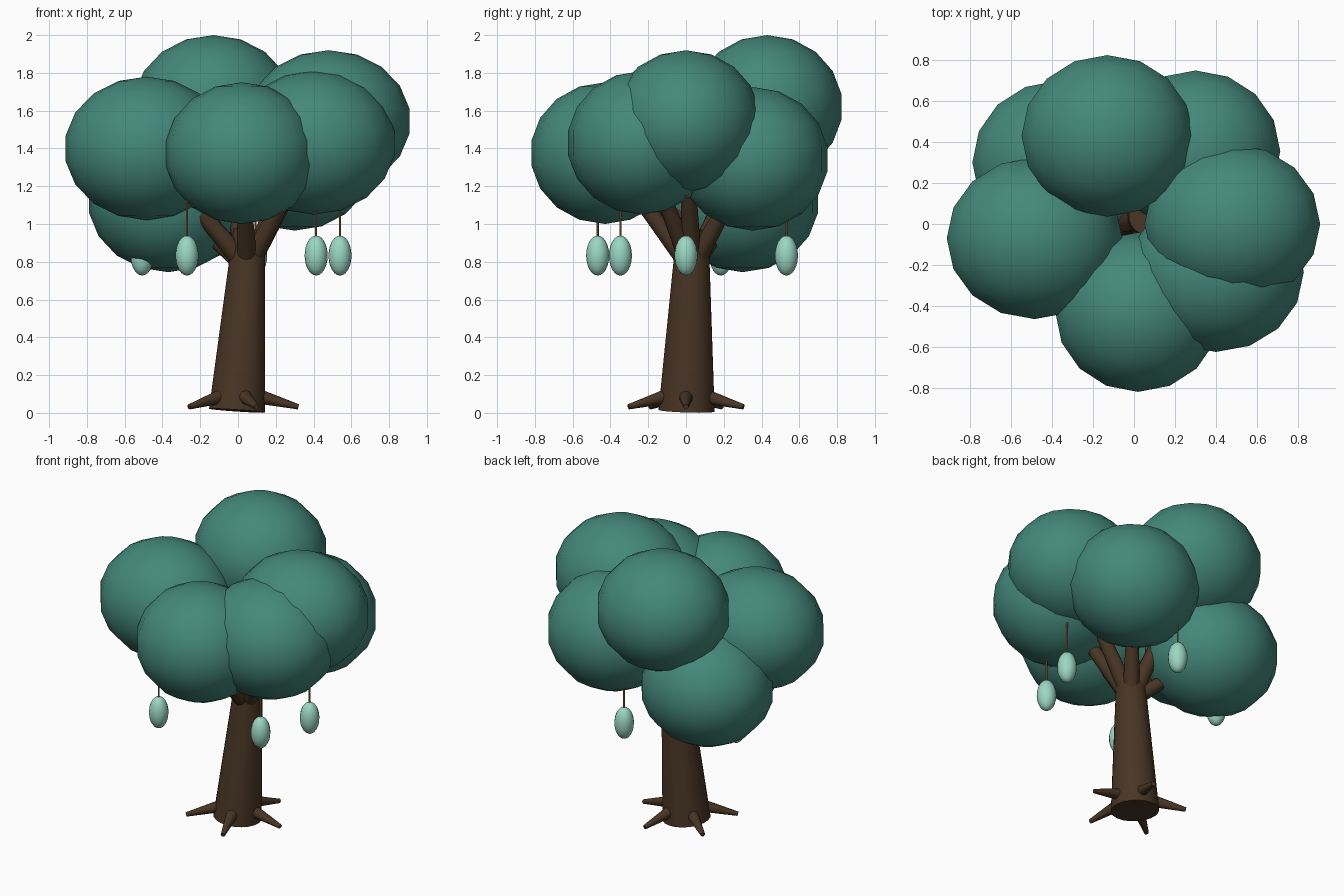
import bpy, math
from mathutils import Vector

if "Cube" in bpy.data.objects:
    bpy.data.objects.remove(bpy.data.objects["Cube"])


def material(name, rgb):
    m = bpy.data.materials.new(name)
    m.diffuse_color = (*rgb, 1)
    m.use_nodes = True
    m.node_tree.nodes["Principled BSDF"].inputs["Base Color"].default_value = m.diffuse_color
    return m


BARK = material("dark_bark", (0.066, 0.036, 0.018))
LEAF = material("teal_leaf", (0.058, 0.245, 0.195))
POD = material("mint_pod", (0.33, 0.68, 0.54))
CORD = material("golden_cord", (0.30, 0.16, 0.05))


def finish(name, mat, angle):
    ob = bpy.context.object
    ob.name = name
    ob.data.materials.append(mat)
    bpy.ops.object.shade_smooth_by_angle(angle=math.radians(angle))
    return ob


def limb(name, a, b, r1, r2, sides, mat):
    """Tapered cylinder from point a to point b."""
    a, b = Vector(a), Vector(b)
    d = b - a
    bpy.ops.mesh.primitive_cone_add(vertices=sides, radius1=r1, radius2=r2, depth=d.length,
                                    location=(a + b) / 2,
                                    rotation=d.to_track_quat('Z', 'Y').to_euler())
    return finish(name, mat, 50)


def ball(name, pos, size, segs, rings, mat):
    bpy.ops.mesh.primitive_uv_sphere_add(segments=segs, ring_count=rings, radius=1, location=pos)
    bpy.context.object.scale = size
    bpy.ops.object.transform_apply(location=False, rotation=False, scale=True)
    return finish(name, mat, 80)


# Leaning trunk
limb("trunk", (-0.005, 0.003, 0.012), (0.06, 0.035, 0.97), 0.15, 0.085, 20, BARK)

# Roots spread evenly around the base
for i in range(5):
    t = math.radians(72 * i)
    c, s = math.cos(t), math.sin(t)
    limb(f"root_{i + 1}", (0.10 * c, 0.10 * s, 0.09), (0.32 * c, 0.32 * s, 0.032),
         0.04, 0.014, 10, BARK)

# Foliage clumps: centre, half sizes, and how far the branch reaches towards it
clumps = [
    ((-0.13, 0.43, 1.62), (0.425, 0.40, 0.38), 0.62),
    ((0.48, 0.0, 1.545), (0.435, 0.395, 0.375), 0.62),
    ((0.40, -0.235, 1.43), (0.435, 0.395, 0.38), 0.62),
    ((0.02, -0.43, 1.375), (0.41, 0.395, 0.375), 0.62),
    ((-0.485, -0.07, 1.40), (0.435, 0.40, 0.38), 0.62),
    ((-0.37, 0.30, 1.125), (0.425, 0.405, 0.38), 0.43),
    ((0.30, 0.355, 1.345), (0.42, 0.40, 0.38), 0.62),
]
for i, (pos, size, reach) in enumerate(clumps):
    ball(f"foliage_{i + 1}", pos, size, 16, 9, LEAF)
    start = Vector((0.05, 0.03, 0.77))
    limb(f"branch_{i + 1}", start, start.lerp(Vector(pos), reach), 0.055, 0.038, 12, BARK)

# Hanging pods on cords
for i in range(5):
    t = math.radians(80 * i)
    x, y = 0.54 * math.cos(t), 0.54 * math.sin(t)
    ball(f"pod_{i + 1}", (x, y, 0.833), (0.061, 0.061, 0.106), 16, 12, POD)
    limb(f"cord_{i + 1}", (x, y, 0.92), (x, y, 1.15), 0.006, 0.006, 6, CORD)
